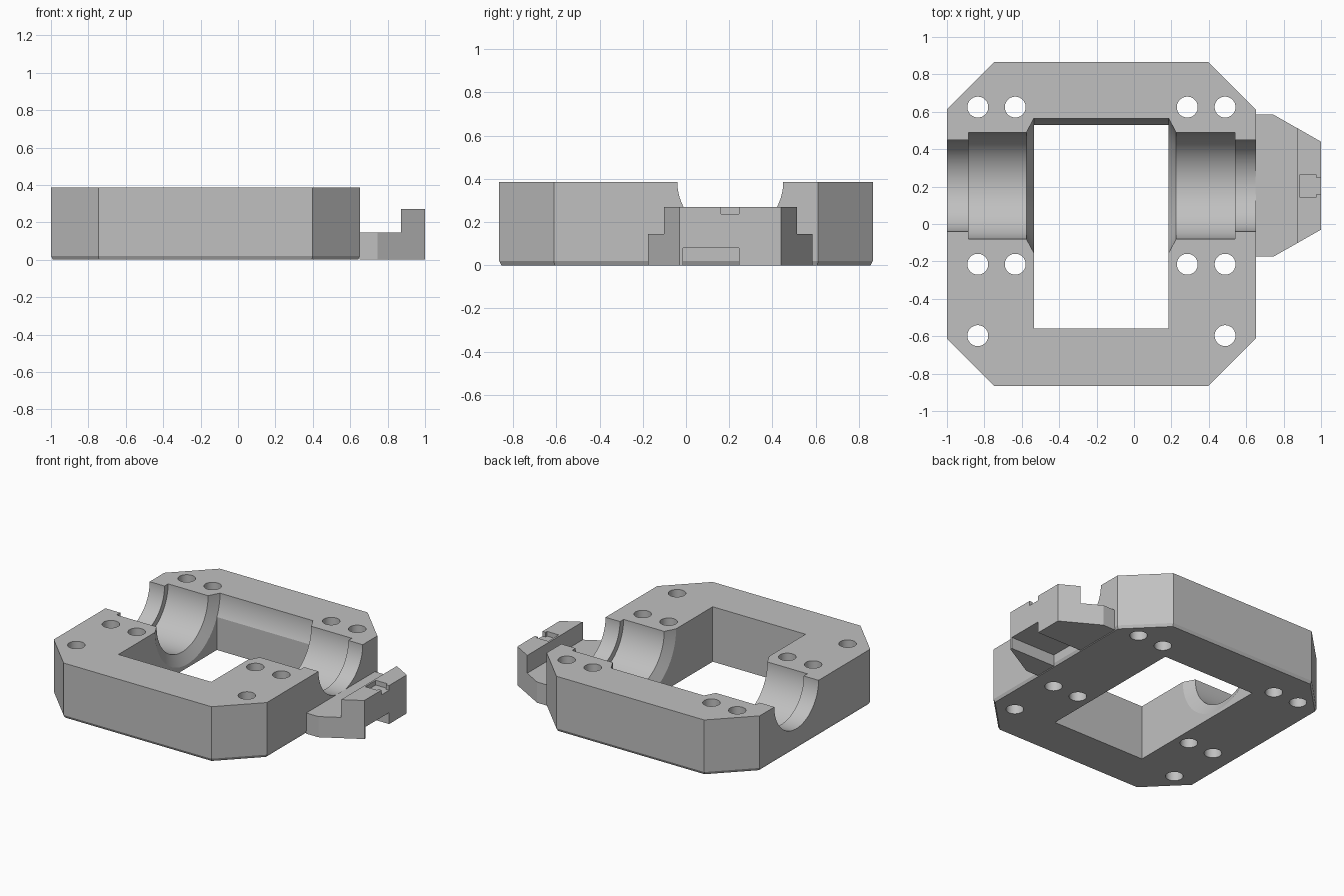
import bpy, bmesh, math

cube = bpy.data.objects.get("Cube")
if cube:
    bpy.data.objects.remove(cube, do_unlink=True)

grey = bpy.data.materials.new("plain_grey")
grey.use_nodes = True
COLOUR = (0.53, 0.53, 0.53, 1)
grey.diffuse_color = COLOUR
grey.node_tree.nodes["Principled BSDF"].inputs["Base Color"].default_value = COLOUR


def loft(name, rings):
    """Closed solid through rings of points with equal counts."""
    bm = bmesh.new()
    loops = [[bm.verts.new(p) for p in ring] for ring in rings]
    n = len(loops[0])
    for a, b in zip(loops, loops[1:]):
        for i in range(n):
            j = (i + 1) % n
            bm.faces.new((a[i], a[j], b[j], b[i]))
    bm.faces.new(loops[0][::-1])
    bm.faces.new(loops[-1])
    bmesh.ops.recalc_face_normals(bm, faces=bm.faces)
    mesh = bpy.data.meshes.new(name)
    bm.to_mesh(mesh)
    bm.free()
    mesh.materials.append(grey)
    obj = bpy.data.objects.new(name, mesh)
    bpy.context.collection.objects.link(obj)
    return obj


def prism(name, outline, z0, z1):
    return loft(name, [[(x, y, z) for x, y in outline] for z in (z0, z1)])


def box(name, x0, x1, y0, y1, z0, z1):
    return prism(name, [(x0, y0), (x1, y0), (x1, y1), (x0, y1)], z0, z1)


def circle(r, n):
    return [(r * math.cos(2 * math.pi * (i + 0.5) / n),
             r * math.sin(2 * math.pi * (i + 0.5) / n)) for i in range(n)]


def cut(target, cutters):
    """Subtract each cutter in turn, then delete the cutters."""
    for c in cutters:
        mod = target.modifiers.new("cut", "BOOLEAN")
        mod.operation = "DIFFERENCE"
        mod.solver = "EXACT"
        mod.object = c
    bpy.context.view_layer.update()
    graph = bpy.context.evaluated_depsgraph_get()
    mesh = bpy.data.meshes.new_from_object(target.evaluated_get(graph))
    target.modifiers.clear()
    target.data = mesh
    for c in cutters:
        bpy.data.objects.remove(c, do_unlink=True)


def body_outline(inset):
    """Rectangle with cut corners, drawn in by an inset."""
    x0, x1, y, c = -1 + inset, 0.652 - inset, 0.865 - inset, 0.253 - 0.6 * inset
    return [(x0 + c, -y), (x1 - c, -y), (x1, -y + c), (x1, y - c),
            (x1 - c, y), (x0 + c, y), (x0, y - c), (x0, -y + c)]


# Frame body with a narrow chamfer round its foot
HEIGHT = 0.385
body = loft("frame_body", [[(x, y, z) for x, y in body_outline(inset)]
                           for inset, z in ((0.01, 0), (0, 0.02), (0, HEIGHT))])

# Central window
cutters = [box("window_cutter", -0.535, 0.185, -0.56, 0.53, -0.1, 0.6)]

# Stepped half bore along x, flaring into the window
BORE_Y = 0.205
bore_profile = [(-1.1, 0.245), (-0.885, 0.245), (-0.885, 0.285), (-0.575, 0.285),
                (-0.535, 0.36), (0.185, 0.36), (0.225, 0.285), (0.54, 0.285),
                (0.54, 0.245), (0.75, 0.245)]
cutters.append(loft("bore_cutter", [[(x, BORE_Y + a, HEIGHT + b) for a, b in circle(r, 72)]
                                    for x, r in bore_profile]))

# Bolt holes: two rows of four and one row of two
columns = (-0.835, -0.635, 0.285, 0.487)
holes = [(x, y) for y in (0.625, -0.215) for x in columns]
holes += [(x, -0.597) for x in (columns[0], columns[-1])]
for hx, hy in holes:
    cutters.append(prism("hole_cutter", [(hx + a, hy + b) for a, b in circle(0.056, 32)],
                         -0.1, 0.6))
cut(body, cutters)

# Side bracket with tapered end and raised lip
bracket = prism("side_bracket", [(0.65, -0.175), (0.745, -0.175), (1, -0.03), (1, 0.44),
                                 (0.745, 0.585), (0.65, 0.585)], 0, 0.27)
T_MID = 0.203
t_slot = [(0.885, -0.058), (0.975, -0.058), (0.975, -0.042), (1.1, -0.042),
          (1.1, 0.042), (0.975, 0.042), (0.975, 0.058), (0.885, 0.058)]
cut(bracket, [
    box("ledge_cutter", 0.5, 0.872, -0.5, 0.9, 0.145, 0.5),
    box("channel_cutter", 0.5, 1.1, -0.015, 0.245, -0.1, 0.08),
    prism("slot_cutter", [(x, T_MID + y) for x, y in t_slot], 0.237, 0.4),
])

# Smooth the round surfaces, keep the edges crisp
for obj in (body, bracket):
    bpy.ops.object.select_all(action="DESELECT")
    obj.select_set(True)
    bpy.context.view_layer.objects.active = obj
    bpy.ops.object.shade_smooth_by_angle(angle=math.radians(20))
